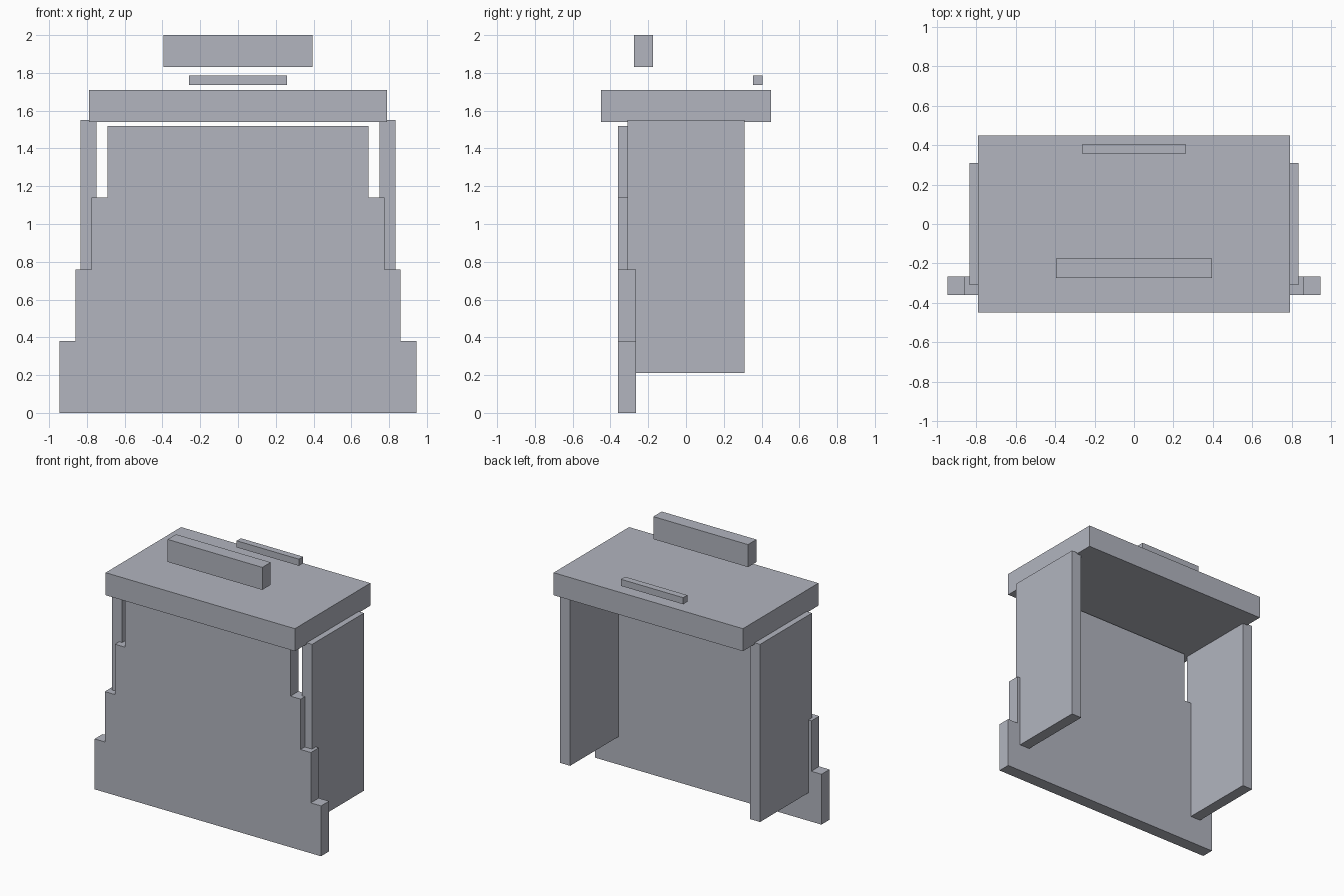
import bpy
import bmesh

if "Cube" in bpy.data.objects:
    bpy.data.objects.remove(bpy.data.objects["Cube"], do_unlink=True)

COLOUR = (0.445, 0.462, 0.521, 1)
grey = bpy.data.materials.new("cool_grey")
grey.use_nodes = True
grey.diffuse_color = COLOUR
grey.node_tree.nodes["Principled BSDF"].inputs["Base Color"].default_value = COLOUR


def extrude_profile(name, outline, y0, y1):
    """Solid from an x-z outline, running from y0 to y1."""
    bm = bmesh.new()
    face = bm.faces.new([bm.verts.new((x, y0, z)) for x, z in outline])
    result = bmesh.ops.extrude_face_region(bm, geom=[face])
    moved = [v for v in result["geom"] if isinstance(v, bmesh.types.BMVert)]
    bmesh.ops.translate(bm, verts=moved, vec=(0, y1 - y0, 0))
    bmesh.ops.recalc_face_normals(bm, faces=bm.faces)
    mesh = bpy.data.meshes.new(name)
    bm.to_mesh(mesh)
    bm.free()
    mesh.materials.append(grey)
    obj = bpy.data.objects.new(name, mesh)
    bpy.context.collection.objects.link(obj)
    return obj


def box(name, x0, x1, y0, y1, z0, z1):
    return extrude_profile(name, [(x0, z0), (x1, z0), (x1, z1), (x0, z1)], y0, y1)


# Stepped front panel: four equal tiers, each narrower than the one below
right_edge = []
for tier in range(4):
    half_width = 0.945 - 0.085 * tier
    right_edge += [(half_width, 0.38 * tier), (half_width, 0.38 * (tier + 1))]
left_edge = [(-x, z) for x, z in reversed(right_edge)]
extrude_profile("front_panel", right_edge + left_edge, -0.36, -0.265)

# Side panels
for name, side in (("left_side_panel", 1), ("right_side_panel", -1)):
    inner, outer = sorted((0.75 * side, 0.835 * side))
    box(name, inner, outer, -0.31, 0.31, 0.21, 1.55)

# Top slab and the two bars floating above it
box("top_slab", -0.79, 0.79, -0.45, 0.45, 1.54, 1.71)
box("front_bar", -0.395, 0.395, -0.275, -0.175, 1.83, 2.0)
box("back_bar", -0.26, 0.26, 0.355, 0.405, 1.735, 1.785)
